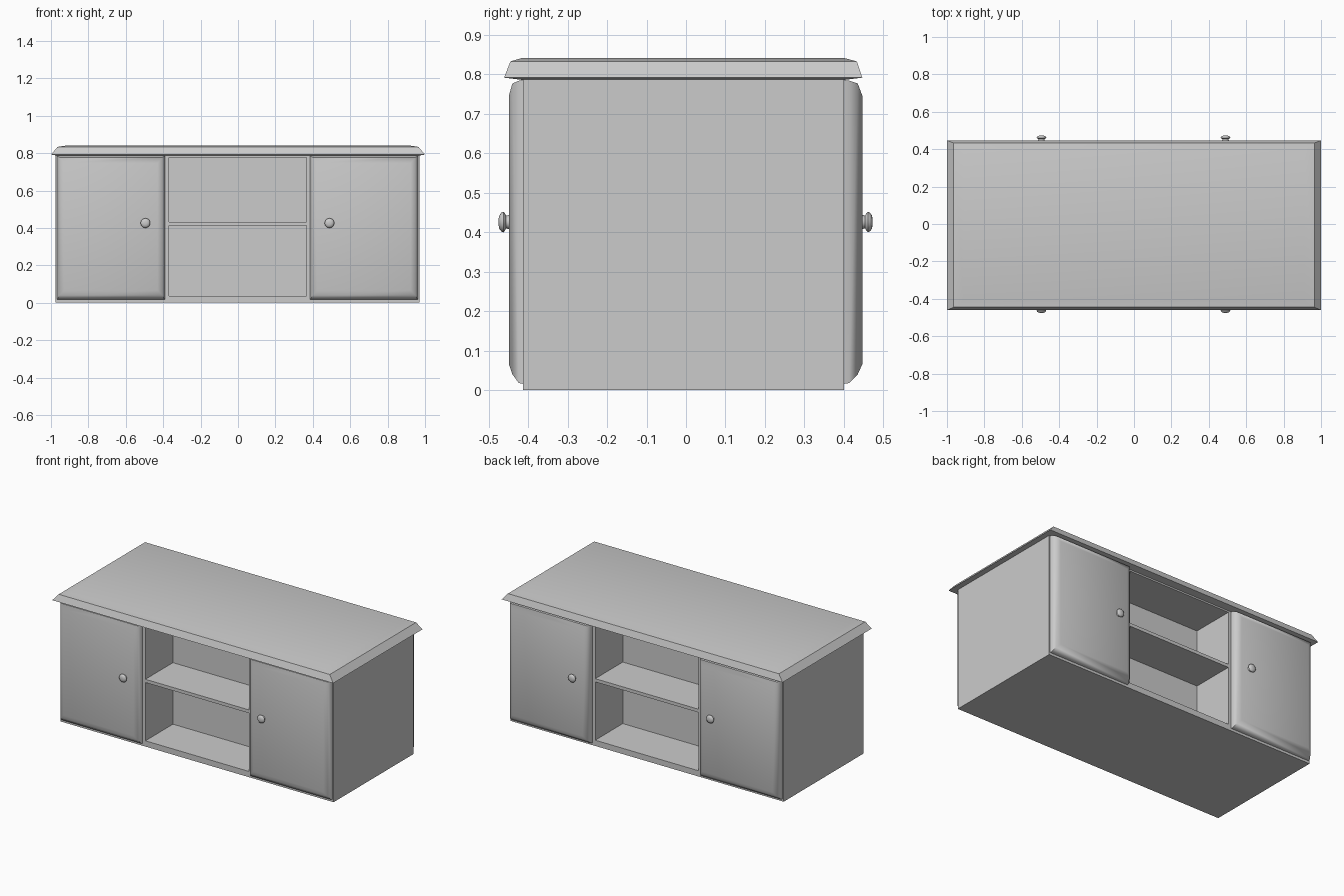
import bpy, bmesh, math
from mathutils import Vector

if "Cube" in bpy.data.objects:
    bpy.data.objects.remove(bpy.data.objects["Cube"])

CX = -0.003                     # cabinet centre line
FRONT, BACK = -0.413, 0.400     # cabinet faces
NICHE_DEPTH = 0.28


def finish(name, bm, angle=None):
    bmesh.ops.recalc_face_normals(bm, faces=bm.faces)
    me = bpy.data.meshes.new(name)
    bm.to_mesh(me)
    bm.free()
    if angle is not None:
        me.shade_smooth()
        me.set_sharp_from_angle(angle=math.radians(angle))
    ob = bpy.data.objects.new(name, me)
    bpy.context.collection.objects.link(ob)
    return ob


def loft(name, loops, angle):
    """Skin closed loops of points and cap both ends."""
    bm = bmesh.new()
    rows = [[bm.verts.new(p) for p in loop] for loop in loops]
    for a, b in zip(rows, rows[1:]):
        for i in range(len(a)):
            j = (i + 1) % len(a)
            bm.faces.new((a[i], a[j], b[j], b[i]))
    bm.faces.new(rows[0])
    bm.faces.new(rows[-1])
    return finish(name, bm, angle)


# cabinet body with two open shelves on each long side
bm = bmesh.new()
bmesh.ops.create_cube(bm, size=1)
for v in bm.verts:
    v.co = Vector((CX + v.co.x * 1.946, FRONT + (v.co.y + 0.5) * (BACK - FRONT),
                   (v.co.z + 0.5) * 0.787))
cuts = [(Vector((x, 0, 0)), Vector((1, 0, 0))) for x in (-0.37, 0.366)]
cuts += [(Vector((0, 0, z)), Vector((0, 0, 1))) for z in (0.037, 0.412, 0.433, 0.776)]
for co, no in cuts:
    bmesh.ops.bisect_plane(bm, geom=bm.verts[:] + bm.edges[:] + bm.faces[:],
                           plane_co=co, plane_no=no)
bm.normal_update()
openings = []
for f in bm.faces:
    c = f.calc_center_median()
    if abs(f.normal.y) > 0.9 and abs(c.x) < 0.3 and (0.1 < c.z < 0.4 or 0.5 < c.z < 0.7):
        openings.append(f)
for f in openings:
    move = f.normal * -NICHE_DEPTH
    new = bmesh.ops.extrude_discrete_faces(bm, faces=[f])["faces"][0]
    bmesh.ops.translate(bm, verts=new.verts[:], vec=move)
finish("cabinet_body", bm)

# table top with sloped edge
top = [(0.96, -0.413, 0.400, 0.786), (1.0, -0.461, 0.447, 0.792),
       (0.965, -0.445, 0.433, 0.833), (0.91, -0.415, 0.400, 0.842)]
loft("table_top", [[(-x, a, z), (x, a, z), (x, b, z), (-x, b, z)] for x, a, b, z in top], 30)

# pillow-shaped doors and turned knobs
# door rings: side inset, bottom inset, top inset, depth fraction
RINGS = [(0, 0, 0, 0), (0.003, 0.002, 0.002, 0.3), (0.015, 0.024, 0.009, 0.75),
         (0.04, 0.05, 0.04, 1)]
# knob profile: radius, height
KNOB = [(0.019, -0.004), (0.016, 0.007), (0.022, 0.010), (0.026, 0.014),
        (0.024, 0.019), (0.017, 0.024), (0.008, 0.026)]

for face, y0, y1 in (("front", FRONT, -0.449), ("back", BACK, 0.447)):
    out = -1 if face == "front" else 1
    for side, s in (("left", -1), ("right", 1)):
        xa, xb = sorted((CX + s * 0.387, CX + s * 0.966))
        loops = []
        for i, lo, hi, d in RINGS:
            y = y0 + (y1 - y0) * d
            loops.append([(xa + i, y, 0.016 + lo), (xb - i, y, 0.016 + lo),
                          (xb - i, y, 0.786 - hi), (xa + i, y, 0.786 - hi)])
        loft(f"{face}_{side}_door", loops, 50)
        ang = [2 * math.pi * k / 16 for k in range(16)]
        loft(f"{face}_{side}_knob",
             [[(CX + s * 0.492 + r * math.cos(a), y1 + out * h, 0.426 + r * math.sin(a))
               for a in ang] for r, h in KNOB], 50)
